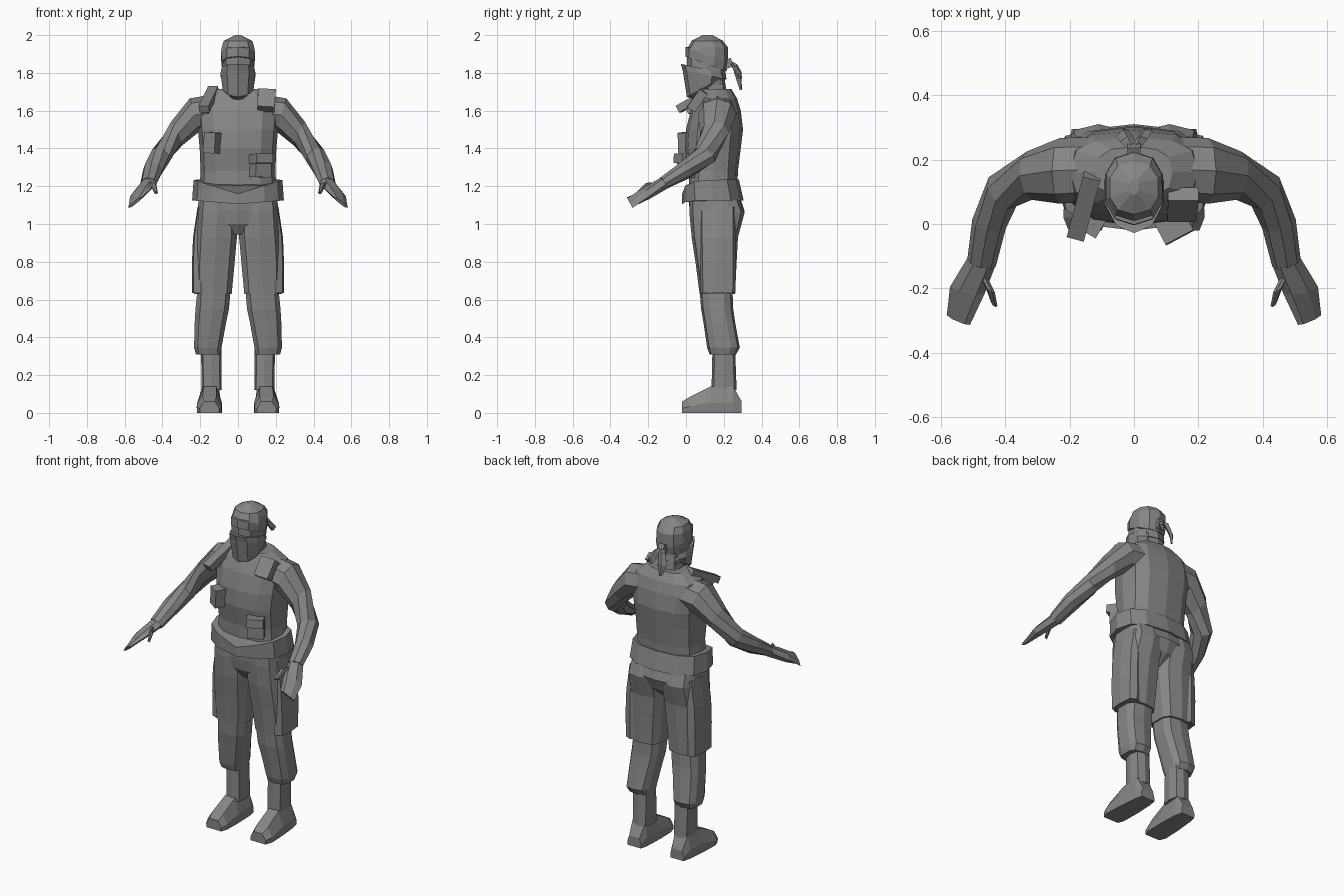
import bpy, bmesh, math
from mathutils import Vector, Matrix

grey = bpy.data.materials.new("plain grey")
grey.diffuse_color = (0.24, 0.24, 0.24, 1)


def finish(name, bm):
    bmesh.ops.recalc_face_normals(bm, faces=bm.faces)
    me = bpy.data.meshes.new(name)
    bm.to_mesh(me)
    bm.free()
    me.materials.append(grey)
    ob = bpy.data.objects.new(name, me)
    bpy.context.collection.objects.link(ob)
    return ob


def mirror(ob):
    m = ob.modifiers.new("mirror", 'MIRROR')
    m.use_mirror_merge = False
    return ob


def loft(name, rings):
    """Skin a list of equal-length point rings and cap both ends."""
    bm = bmesh.new()
    rows = [[bm.verts.new(p) for p in r] for r in rings]
    n = len(rows[0])
    for a, b in zip(rows, rows[1:]):
        for i in range(n):
            j = (i + 1) % n
            bm.faces.new((a[i], a[j], b[j], b[i]))
    bm.faces.new(rows[0])
    bm.faces.new(rows[-1])
    return finish(name, bm)


def ring(z, x0, x1, y0, y1, n=12, power=0.7, dz=None):
    """Horizontal rounded ring between the given limits; dz(x, y) shifts height."""
    pts = []
    for i in range(n):
        a = 2 * math.pi * (i / n + .25)
        c, s = math.cos(a), math.sin(a)
        x = (x0 + x1) / 2 + (x1 - x0) / 2 * math.copysign(abs(c) ** power, c)
        y = (y0 + y1) / 2 + (y1 - y0) / 2 * math.copysign(abs(s) ** power, s)
        pts.append((x, y, z + (dz(x, y) if dz else 0)))
    return pts


def stack(name, rows, **kw):
    return loft(name, [ring(*r, **kw) for r in rows])


def tube(name, stations, n=6):
    """Skin along stations (centre, width axis, thickness axis)."""
    rings = []
    for c, u, v in stations:
        c, u, v = Vector(c), Vector(u), Vector(v)
        rings.append([c + u * math.cos(2 * math.pi * i / n) + v * math.sin(2 * math.pi * i / n)
                      for i in range(n)])
    return loft(name, rings)


def box(name, loc, size, rot=(0, 0, 0), taper=1.0):
    bm = bmesh.new()
    bmesh.ops.create_cube(bm, size=1)
    for v in bm.verts:
        if v.co.z < 0:
            v.co.x *= taper
        v.co = Vector((v.co.x * size[0], v.co.y * size[1], v.co.z * size[2]))
    for axis, a in zip('XYZ', rot):
        bmesh.ops.rotate(bm, verts=bm.verts, matrix=Matrix.Rotation(math.radians(a), 3, axis))
    bmesh.ops.translate(bm, verts=bm.verts, vec=loc)
    return finish(name, bm)


# Torso with vest
stack("torso", [
    (1.15, -.205, .205, .015, .27), (1.28, -.198, .198, .015, .275), (1.40, -.203, .203, -.005, .29),
    (1.50, -.212, .212, 0, .302), (1.60, -.22, .22, .025, .29), (1.665, -.20, .20, .055, .27),
    (1.715, -.12, .12, .08, .24)], power=.75)
stack("neck", [(1.66, -.075, .075, .07, .22), (1.80, -.065, .065, .07, .2)], n=8)


# Belt dipping to a point at the front
def dip(depth):
    return lambda x, y: -depth * max(0, 1 - abs(x) / .24) if y < .14 else 0.0


loft("belt", [ring(1.125, -.243, .243, -.02, .305, power=.78, dz=dip(.02)),
              ring(1.235, -.235, .235, -.02, .28, power=.78, dz=dip(.075))])

# Pelvis
stack("pelvis", [(1.16, -.205, .205, .015, .28), (1.07, -.20, .20, .018, .31),
                 (1.0, -.11, .11, .026, .285), (.945, -.03, .03, .06, .22)], power=.7)

# Trouser legs with side panels
mirror(stack("thigh", [
    (1.13, .005, .212, .02, .285), (1.06, .002, .218, .018, .31), (.93, .002, .228, .03, .275),
    (.80, .014, .235, .05, .268), (.63, .03, .235, .072, .26)], n=10, power=.65))
mirror(stack("lower_trouser", [
    (.68, .034, .215, .07, .245), (.55, .045, .228, .08, .25), (.48, .06, .232, .092, .26),
    (.345, .085, .235, .112, .285), (.31, .09, .225, .125, .265)], n=10, power=.65))
mirror(stack("thigh_panel", [
    (1.09, .15, .214, .07, .265), (.93, .15, .238, .07, .265), (.79, .15, .244, .072, .265),
    (.635, .15, .243, .075, .262)], n=8, power=.5))

# Boots
mirror(stack("boot_shaft", [(.34, .088, .196, .14, .26), (.12, .086, .192, .135, .268)],
             n=8, power=.6))


def sole(y, x0, x1, h, inset):
    return [(x0, y, 0), (x1, y, 0), (x1 + .003, y, h * .4),
            (x1 - inset, y, h), (x0 + inset, y, h), (x0, y, h * .4)]


mirror(loft("boot_foot", [
    sole(-.02, .10, .20, .06, .022), sole(.02, .087, .216, .085, .028),
    sole(.13, .085, .212, .14, .03), sole(.25, .09, .20, .14, .012),
    sole(.295, .10, .19, .06, .01)]))

# Arms: shoulder, upper arm, elbow, forearm, wrist
mirror(tube("arm", [
    ((.13, .17, 1.59), (0, .10, 0), (.01, 0, .095)),
    ((.23, .165, 1.577), (0, .102, 0), (.025, 0, .088)),
    ((.325, .15, 1.478), (.008, .075, 0), (.03, 0, .062)),
    ((.408, .10, 1.362), (.043, .045, 0), (.022, -.03, .045)),
    ((.45, .0, 1.288), (.052, .014, 0), (.006, -.022, .044)),
    ((.473, -.12, 1.216), (.044, .012, 0), (.004, -.016, .03))], n=8))
mirror(tube("hand", [
    ((.47, -.11, 1.22), (-.043, -.011, .005), (.004, -.016, .029)),
    ((.517, -.205, 1.165), (-.054, -.01, .018), (0, -.012, .025)),
    ((.545, -.298, 1.113), (-.036, -.015, .028), (0, -.006, .011))]))
mirror(tube("thumb", [
    ((.478, -.14, 1.205), (-.02, -.02, 0), (0, -.008, .018)),
    ((.448, -.20, 1.205), (-.016, -.012, 0), (0, -.008, .015)),
    ((.434, -.248, 1.165), (-.01, -.006, 0), (0, -.008, .008))]))

# Head, cloth mask and head scarf
stack("face", [(1.72, -.075, .075, .03, .2), (1.80, -.083, .083, .005, .21),
               (1.90, -.085, .085, .005, .21)], n=8, power=.8)


def mask_slope(x, y):
    return .06 * (y - .1) / .11


loft("face_mask", [
    ring(1.685, -.045, .045, .05, .14, 10, .95, mask_slope),
    ring(1.725, -.085, .085, .005, .20, 10, .95, mask_slope),
    ring(1.79, -.097, .097, -.018, .215, 10, .95, lambda x, y: -mask_slope(x, y) * .4),
    ring(1.82, -.09, .09, -.028, .21, 10, .95, lambda x, y: -mask_slope(x, y) * .4)])


def scarf_slope(x, y):
    return -.04 * (y - .1) / .11


loft("head_scarf", [
    ring(1.85, -.09, .09, -.004, .215, 10, .85, scarf_slope),
    ring(1.90, -.094, .094, -.002, .224, 10, .85, scarf_slope),
    ring(1.935, -.09, .09, .01, .222, 10, .85),
    ring(1.97, -.078, .078, .03, .195, 10, .85),
    ring(2.0, -.014, .014, .09, .14, 10, .85)])
box("scarf_knot", (0, .225, 1.85), (.04, .045, .045), (25, 0, 0))
for side, end in ((-1, 1.71), (1, 1.77)):
    tube("scarf_tail", [
        ((0, .225, 1.855), (.012, 0, 0), (0, .006, .012)),
        ((.02 * side, .26, 1.835), (.022, .004, 0), (0, .012, .01)),
        ((.035 * side, .28, (1.83 + end) / 2), (.022, .01, 0), (0, .014, .004)),
        ((.03 * side, .29, end), (.008, .003, 0), (0, .006, 0))], n=4)

# Vest gear
box("shoulder_strap_tool", (-.155, .055, 1.66), (.055, .22, .04), (28, 0, -15))
box("shoulder_tool_grip", (-.17, .035, 1.62), (.035, .07, .05), (28, 0, -15))
box("shoulder_pouch", (.15, .06, 1.655), (.095, .05, .115), (-35, 3, 0), .95)
box("chest_pouch", (-.135, .005, 1.43), (.07, .07, .11), (0, 4, -30))
box("belly_pouch", (.12, .008, 1.305), (.09, .07, .115), (0, 2, 28), 1.05)
box("belly_pouch_flap", (.122, -.005, 1.345), (.098, .085, .05), (-4, 0, 28))
